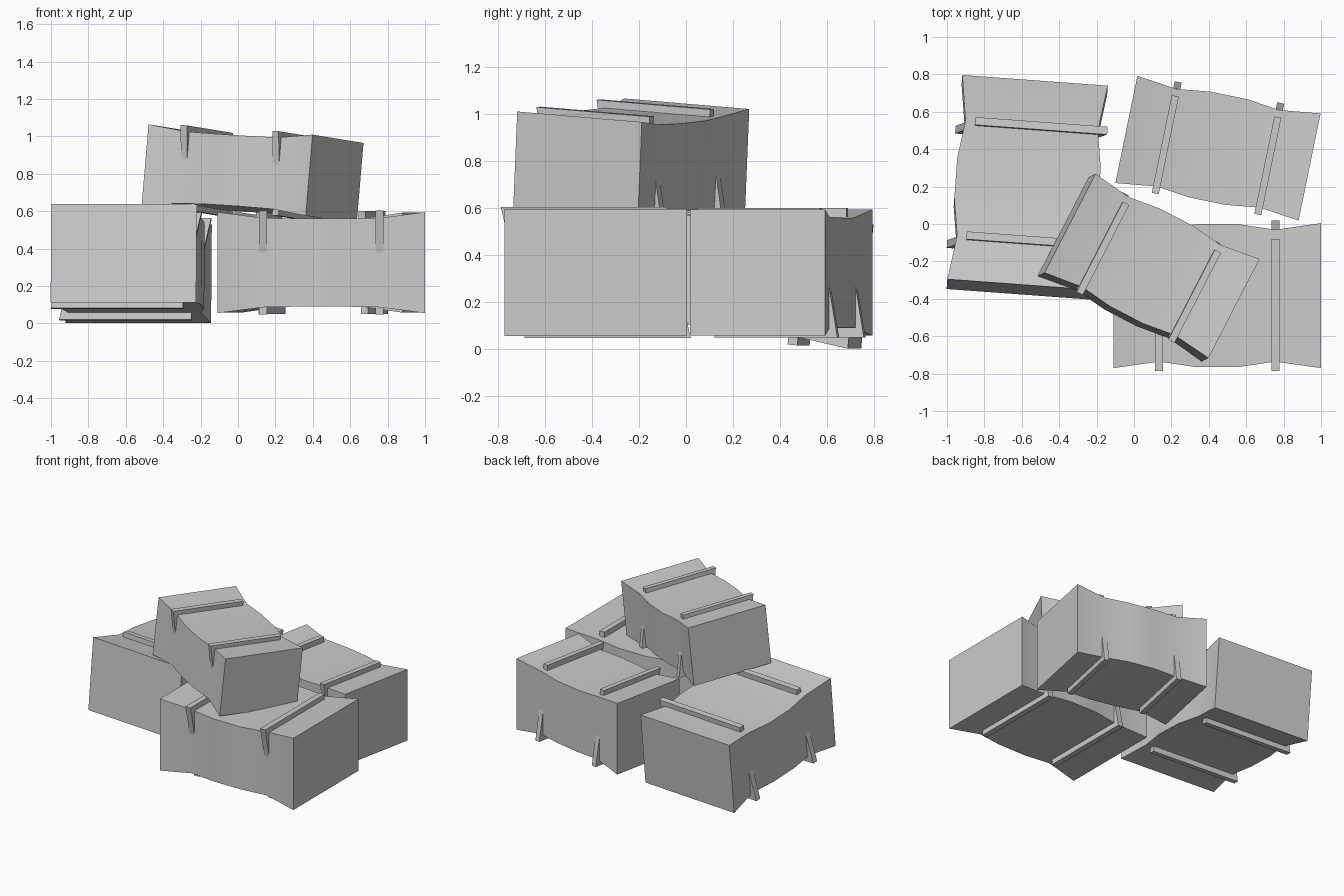
import bpy, bmesh
from math import radians

if "Cube" in bpy.data.objects:
    bpy.data.objects.remove(bpy.data.objects["Cube"])

# Half-profile of a unit bale: (position along length, half width, half height)
HALF = [(0.5, 0.5, 0.5), (0.28, 0.455, 0.442), (0.1, 0.493, 0.435)]
STATIONS = [(-x, w, h) for x, w, h in HALF] + HALF[::-1]

# Side outline of a strap: a bar over the top with a tapered hook down the front
STRAP = [(0.39, 0.515), (-0.52, 0.515), (-0.457, 0.10), (-0.435, 0.10),
         (-0.45, 0.43), (0.39, 0.43)]


def skin(sections):
    """Mesh a row of matching closed sections and cap both ends."""
    bm = bmesh.new()
    rings = [[bm.verts.new(p) for p in s] for s in sections]
    for a, b in zip(rings, rings[1:]):
        for i in range(len(a)):
            j = (i + 1) % len(a)
            bm.faces.new((a[i], a[j], b[j], b[i]))
    bm.faces.new(rings[0])
    bm.faces.new(rings[-1])
    bmesh.ops.recalc_face_normals(bm, faces=bm.faces)
    return bm


def add_object(name, bm, loc, rot, size):
    mesh = bpy.data.meshes.new(name)
    bm.to_mesh(mesh)
    bm.free()
    obj = bpy.data.objects.new(name, mesh)
    bpy.context.collection.objects.link(obj)
    obj.location, obj.scale = loc, size
    obj.rotation_euler = [radians(a) for a in rot]
    return obj


def bale(name, loc, rot, size):
    # Pinched block
    body = add_object(name, skin([[(x, -w, -h), (x, w, -h), (x, w, h), (x, -w, h)]
                                  for x, w, h in STATIONS]), loc, rot, size)
    bpy.ops.object.select_all(action='DESELECT')
    body.select_set(True)
    bpy.context.view_layer.objects.active = body
    bpy.ops.object.shade_smooth_by_angle(angle=radians(35))
    # Two straps over the top, two turned half round underneath
    for side, s in (("top", 1), ("bottom", -1)):
        for n, x in (("left", -0.28), ("right", 0.28)):
            sections = [[(x + d, s * y, s * z) for y, z in STRAP]
                        for d in (-0.019, 0.019)]
            add_object(f"{name}_{side}_{n}_strap", skin(sections), loc, rot, size)


bale("front_bale", (0.445, -0.383, 0.325), (0, 0, 0), (1.11, 0.775, 0.54))
bale("back_bale", (0.449, 0.405, 0.325), (0, 0, -11.6), (1.0, 0.585, 0.535))
bale("left_bale", (-0.571, 0.196, 0.32), (0, 5.7, 85.8), (1.1, 0.78, 0.53))
bale("upper_bale", (0.078, -0.233, 0.798), (-4.3, 3.2, -27.5), (0.99, 0.597, 0.435))
